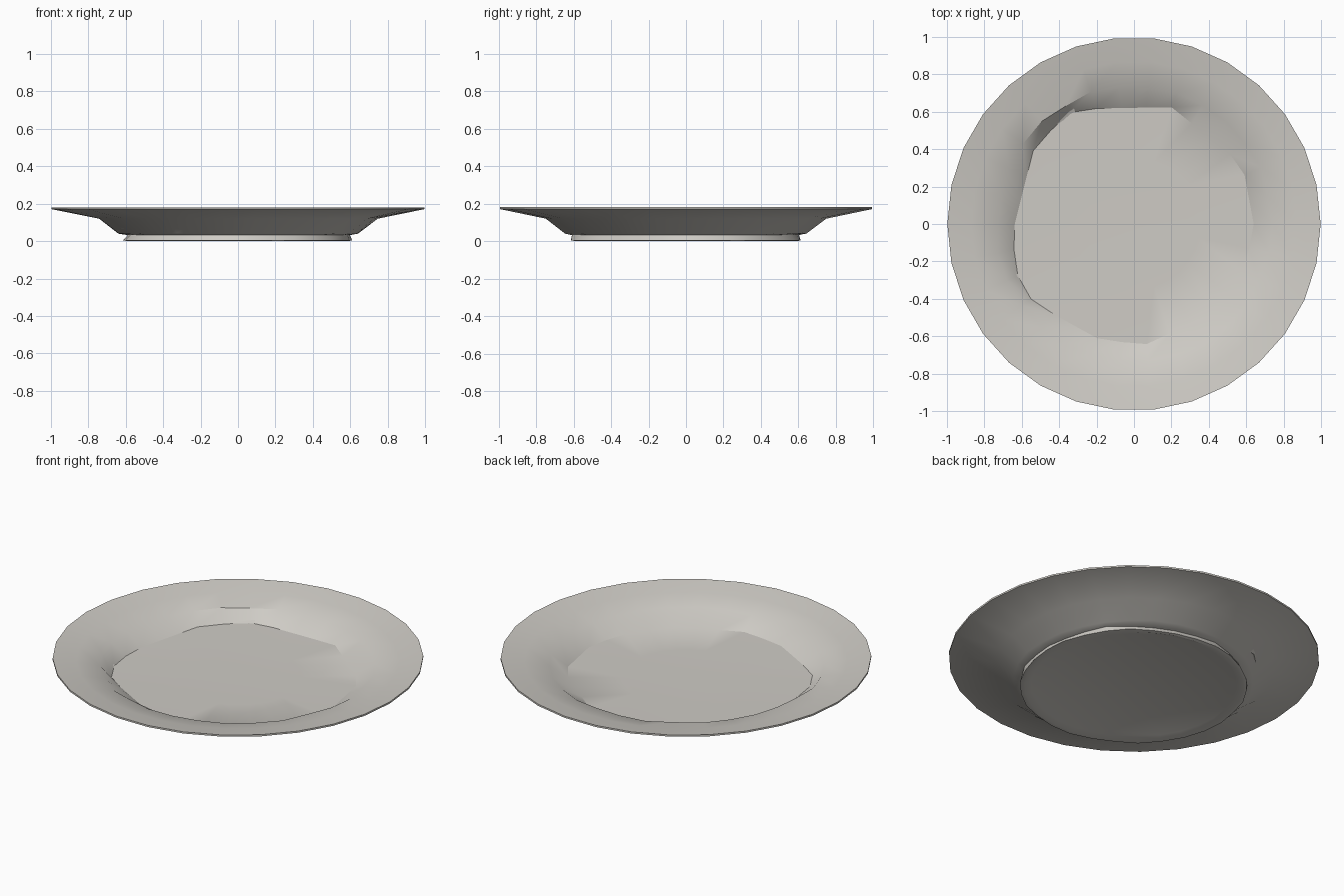
import bpy, bmesh, math, random
from mathutils import Vector

if "Cube" in bpy.data.objects:
    bpy.data.objects.remove(bpy.data.objects["Cube"])

random.seed(4)
SEG = 30

# Corners of the uneven flat well of the plate
WELL = [(.64, .0), (.58, .32), (.2, .625), (-.32, .615), (-.41, .54), (-.54, .39), (-.65, -.05),
        (-.63, -.26), (-.54, -.42), (-.2, -.61), (.05, -.65), (.4, -.49), (.6, -.22)]


def well_radius(angle):
    """Distance from the centre to the well outline in one direction."""
    d = Vector((math.cos(angle), math.sin(angle)))
    for i, a in enumerate(WELL):
        a, b = Vector(a), Vector(WELL[(i + 1) % len(WELL)])
        if a.cross(d) >= -1e-6 and d.cross(b) >= -1e-6 and a.dot(d) > 0:
            return a.cross(b - a) / d.cross(b - a)
    return 0.64


# Profile rings: radius, height, unevenness (radius None = well outline)
RINGS = [
    (.555, .012, .004),   # recessed base
    (.59, .0, .006),      # foot
    (.612, .004, .006),
    (.60, .032, .012),
    (.645, .04, .006),    # underside wall
    (.75, .12, .008),
    (.998, .171, 0),      # rim edge
    (.998, .181, 0),
    (.87, .160, 0),       # rim top
    (.735, .132, .010),
    (None, .066, 0),      # well edge
    (.35, .060, 0),
]


def build_plate():
    bm = bmesh.new()
    angles = [2 * math.pi * i / SEG for i in range(SEG)]
    rings = []
    for r, z, rough in RINGS:
        ring = []
        for a in angles:
            rad = (well_radius(a) if r is None else r) + random.uniform(-rough, rough)
            ring.append(bm.verts.new((rad * math.cos(a), rad * math.sin(a), z)))
        rings.append(ring)
    for lo, hi in zip(rings, rings[1:]):
        for i in range(SEG):
            j = (i + 1) % SEG
            bm.faces.new((lo[i], lo[j], hi[j], hi[i]))
    bm.faces.new(rings[0][::-1])
    bm.faces.new(rings[-1])
    bmesh.ops.recalc_face_normals(bm, faces=bm.faces)
    mesh = bpy.data.meshes.new("plate")
    bm.to_mesh(mesh)
    bm.free()
    obj = bpy.data.objects.new("plate", mesh)
    bpy.context.collection.objects.link(obj)
    return obj


plate = build_plate()
glaze = bpy.data.materials.new("warm grey glaze")
glaze.diffuse_color = (.62, .60, .56, 1)
glaze.use_nodes = True
glaze.node_tree.nodes["Principled BSDF"].inputs["Base Color"].default_value = glaze.diffuse_color
plate.data.materials.append(glaze)

bpy.context.view_layer.objects.active = plate
plate.select_set(True)
bpy.ops.object.shade_smooth_by_angle(angle=math.radians(30))
